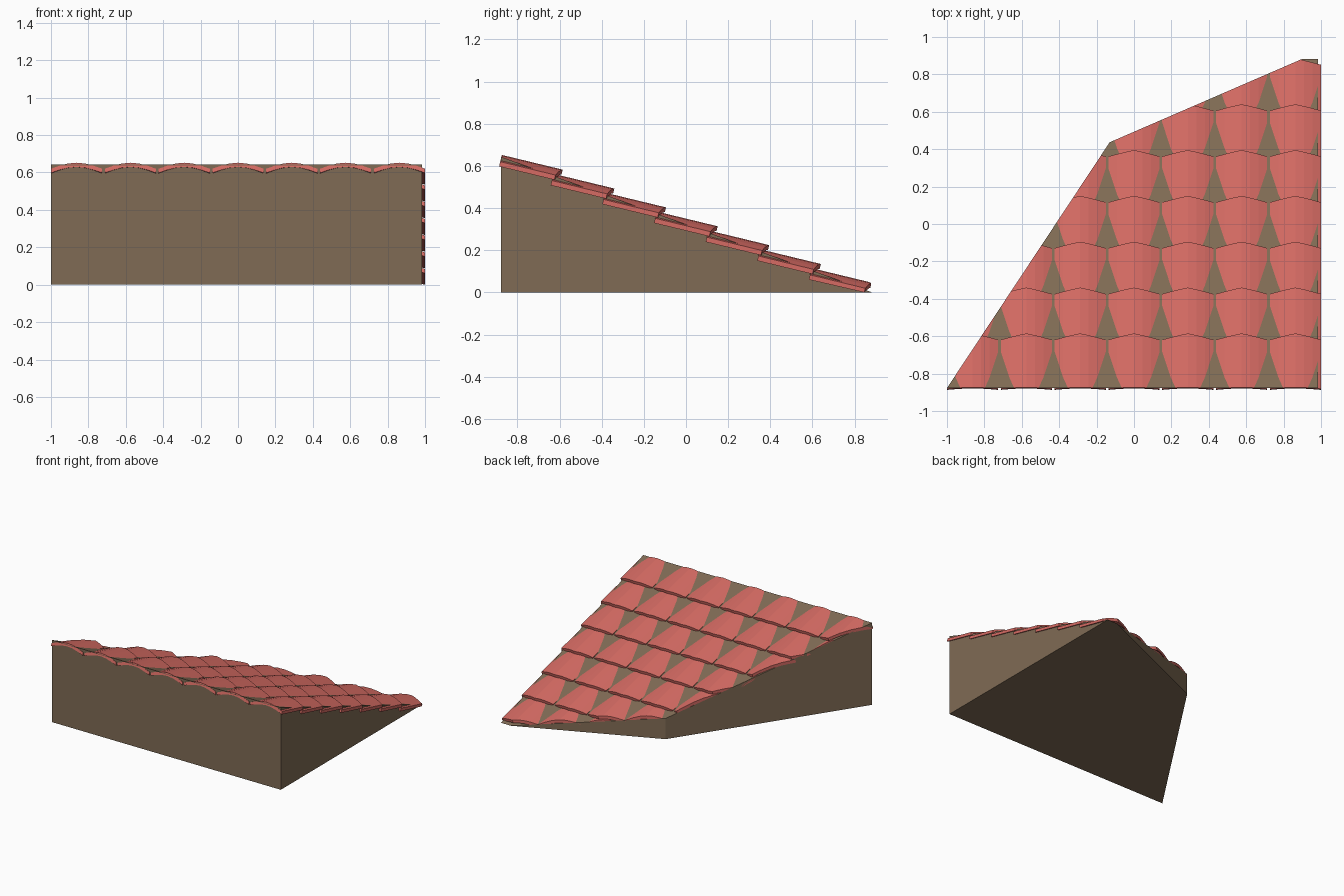
import bpy, bmesh, math
from mathutils import Vector

cube = bpy.data.objects.get("Cube")
if cube:
    bpy.data.objects.remove(cube, do_unlink=True)


def material(name, color):
    m = bpy.data.materials.new(name)
    m.diffuse_color = (*color, 1)
    m.use_nodes = True
    bsdf = m.node_tree.nodes["Principled BSDF"]
    bsdf.inputs["Base Color"].default_value = (*color, 1)
    bsdf.inputs["Roughness"].default_value = 0.9
    return m


def finish(name, bm, mat):
    bmesh.ops.recalc_face_normals(bm, faces=bm.faces)
    me = bpy.data.meshes.new(name)
    bm.to_mesh(me)
    bm.free()
    me.materials.append(mat)
    ob = bpy.data.objects.new(name, me)
    bpy.context.collection.objects.link(ob)
    return ob


brown = material("brown_wood", (0.214, 0.147, 0.089))
red = material("red_clay", (0.67, 0.147, 0.126))

# Sloping wedge body, with two diagonal cuts through its plan
FRONT, BACK, RIDGE = -0.877, 0.883, 0.643
SLOPE = RIDGE / (BACK - FRONT)
left_pt, mid_pt, back_pt = Vector((-1, FRONT, 0)), Vector((-0.13, 0.437, 0)), Vector((0.9, BACK, 0))


def roof_z(y):
    return RIDGE - SLOPE * (y - FRONT)


def trim(bm):
    """Cut away everything outside the two diagonal plan edges and cap the cuts."""
    for a, b in ((left_pt, mid_pt), (mid_pt, back_pt)):
        d = (b - a).normalized()
        outward = Vector((-d.y, d.x, 0))
        bmesh.ops.bisect_plane(bm, geom=bm.verts[:] + bm.edges[:] + bm.faces[:], dist=1e-5,
                               plane_co=a, plane_no=outward, clear_outer=True)
        open_edges = [e for e in bm.edges if e.is_boundary]
        if open_edges:
            bmesh.ops.holes_fill(bm, edges=open_edges, sides=0)


bm = bmesh.new()
ends = []
for x in (-1, 0.985):
    pts = ((FRONT, 0), (BACK, 0), (FRONT, RIDGE))
    ends.append([bm.verts.new((x, y, z)) for y, z in pts])
    bm.faces.new(ends[-1])
for i in range(3):
    j = (i + 1) % 3
    bm.faces.new((ends[0][i], ends[0][j], ends[1][j], ends[1][i]))
trim(bm)
finish("roof_body", bm, brown)

# Overlapping arched tiles, each pitched flatter than the body
COLS, ROWS, SEGS = 7, 7, 6
PITCH, STEP = 0.2877, 0.245
HALF, LENGTH, THICK, ARCH = 0.137, 0.297, 0.023, 0.033
down = Vector((0, 0.972, -0.235))
up = Vector((0, 0.235, 0.972))


def add_tile(bm, cx, y_end):
    origin = Vector((cx, y_end, roof_z(y_end) + 0.046)) - up * ARCH
    loops = []
    for i in range(SEGS + 1):
        u = 2 * i / SEGS - 1
        h = ARCH * math.cos(u * math.pi / 2)
        tip = -0.027 * abs(u)
        corners = ((-LENGTH, h), (tip, h), (tip, h - THICK), (-LENGTH, h - THICK))
        loops.append([bm.verts.new(origin + Vector((u * HALF, 0, 0)) + down * d + up * k)
                      for d, k in corners])
    for a, b in zip(loops, loops[1:]):
        for i in range(4):
            j = (i + 1) % 4
            bm.faces.new((a[i], a[j], b[j], b[i]))
    bm.faces.new(loops[0])
    bm.faces.new(loops[-1])


for r in range(ROWS):
    bm = bmesh.new()
    for c in range(COLS):
        add_tile(bm, (c - (COLS - 1) / 2) * PITCH, -0.585 + r * STEP)
    trim(bm)
    # Keep the eave tiles from dipping under the ground
    for v in bm.verts:
        v.co.z = max(v.co.z, 0)
    finish(f"tile_row_{r + 1}", bm, red)
